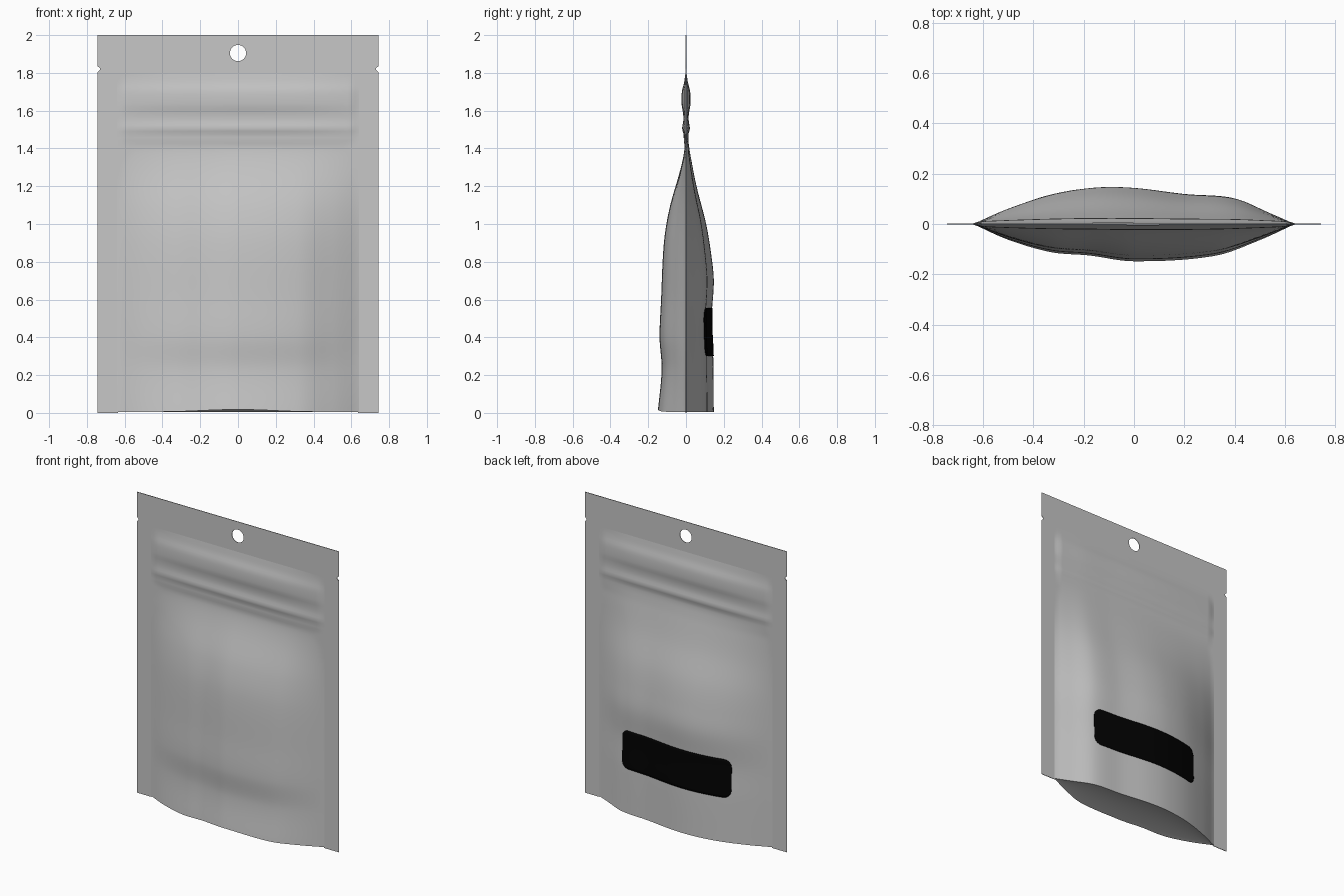
import bpy, bmesh, math

if "Cube" in bpy.data.objects:
    bpy.data.objects.remove(bpy.data.objects["Cube"])

HALF_W, POCKET_W, POCKET_TOP, BASE = 0.743, 0.64, 1.8, 0.006


def material(name, rgb):
    m = bpy.data.materials.new(name)
    m.use_nodes = True
    m.diffuse_color = (*rgb, 1)
    m.node_tree.nodes["Principled BSDF"].inputs["Base Color"].default_value = (*rgb, 1)
    return m


foil = material("grey foil", (0.57, 0.57, 0.57))
black = material("black label", (0.0005, 0.0005, 0.0005))


def curve_through(points):
    """Smooth function passing through (position, value) points."""
    xs, ys = zip(*points)
    n = len(xs)
    slopes = [(ys[min(i + 1, n - 1)] - ys[max(i - 1, 0)]) /
              (xs[min(i + 1, n - 1)] - xs[max(i - 1, 0)]) for i in range(n)]

    def value(x):
        x = min(max(x, xs[0]), xs[-1])
        i = next(k for k in range(n - 1) if x <= xs[k + 1])
        h = xs[i + 1] - xs[i]
        t = (x - xs[i]) / h
        return (ys[i] * (1 + 2 * t) * (1 - t) ** 2 + ys[i + 1] * t * t * (3 - 2 * t)
                + h * t * (1 - t) * (slopes[i] * (1 - t) - slopes[i + 1] * t))
    return value


def smoothstep(a, b, x):
    t = min(max((x - a) / (b - a), 0), 1)
    return t * t * (3 - 2 * t)


# Bulge by height, and share of that bulge across the width
zipper = [(1.45, .012), (1.48, .013), (1.5, .021), (1.55, .014), (1.59, .016),
          (1.63, .023), (1.7, .022), (1.75, .01), (1.8, .003)]
front_height = curve_through([(0, .15), (.23, .129), (.4, .14), (.6, .132), (.9, .117),
                              (1.08, .088), (1.3, .027), (1.4, .008)] + zipper)
back_height = curve_through([(0, .145), (.3, .142), (.5, .134), (.7, .145), (.85, .13),
                             (1, .105), (1.2, .055), (1.36, .024), (1.42, .015)] + zipper)
front_width = curve_through([(-.64, 0), (-.5, .42), (-.33, .75), (-.18, .84), (0, 1),
                             (.32, .85), (.5, .43), (.64, 0)])
back_width = curve_through([(-.64, 0), (-.5, .42), (-.32, .82), (-.15, 1), (0, .99),
                            (.2, .82), (.4, .7), (.54, .3), (.64, 0)])


def depth(side, x, z):
    height, width = (front_height, front_width) if side < 0 else (back_height, back_width)
    across = width(x)
    # The zipper strips keep some thickness out to the side seals
    flat = (.4 + .6 * across) * smoothstep(POCKET_W, POCKET_W - .04, abs(x))
    across += (flat - across) * smoothstep(1.38, 1.48, z)
    return max(height(z) * across, .0025)


def hem(side, x):
    """Height of the lower edge of a panel."""
    return BASE + (.012 * smoothstep(.4, 0, abs(x)) if side < 0 else 0)


def sheet(name, nu, nv, point, mat, flip=False):
    """Smooth grid surface from a function of u and v, both from 0 to 1."""
    bm = bmesh.new()
    rows = [[bm.verts.new(point(i / nu, j / nv)) for i in range(nu + 1)] for j in range(nv + 1)]
    for a, b in zip(rows, rows[1:]):
        for i in range(nu):
            quad = [a[i], a[i + 1], b[i + 1], b[i]]
            bm.faces.new(quad[::-1] if flip else quad)
    mesh = bpy.data.meshes.new(name)
    bm.to_mesh(mesh)
    bm.free()
    mesh.materials.append(mat)
    obj = bpy.data.objects.new(name, mesh)
    bpy.context.collection.objects.link(obj)
    bpy.ops.object.select_all(action="DESELECT")
    obj.select_set(True)
    bpy.context.view_layer.objects.active = obj
    bpy.ops.object.shade_smooth_by_angle(angle=math.radians(50))
    return obj


# Bulging front and back panels with the zipper ridges
def panel(side):
    def point(u, v):
        x = POCKET_W * (2 * u - 1)
        low = hem(side, x)
        z = low + (POCKET_TOP - low) * v
        return x, side * depth(side, x, z), z
    return point


sheet("front_panel", 64, 110, panel(-1), foil)
sheet("back_panel", 64, 110, panel(1), foil, flip=True)


# Opened-out bottom gusset spanning the two lower edges
def gusset_point(u, v):
    x = POCKET_W * (2 * u - 1)
    z_front, z_back = hem(-1, x), hem(1, x)
    d_front, d_back = depth(-1, x, z_front), depth(1, x, z_back)
    rise = .15 * (d_front + d_back) * 2 * v * (1 - v)
    return x, -d_front + (d_front + d_back) * v, z_front + (z_back - z_front) * v + rise


sheet("bottom_gusset", 64, 12, gusset_point, foil, flip=True)


# Black label with rounded corners lying on the back
def label_point(u, v):
    half, r = .40, .05
    x = half * math.sin(math.pi * (u - .5))
    into = max(abs(x) - (half - r), 0)
    tall = .126 - r + math.sqrt(max(r * r - into * into, 0))
    z = .428 + tall * (2 * v - 1)
    return x, depth(1, x, z) + .003, z


label = sheet("back_label", 48, 16, label_point, black, flip=True)
solid = label.modifiers.new("thickness", "SOLIDIFY")
solid.thickness = .003
solid.offset = -1


# Flat sealed border and header, with tear notches and hang hole
def notch(sx):
    return [(sx * HALF_W, 1.835), (sx * (HALF_W - .012), 1.825),
            (sx * (HALF_W - .012), 1.815), (sx * HALF_W, 1.805)]


w, t = POCKET_W - .004, POCKET_TOP - .006
outline = ([(-HALF_W, 0), (-w, 0), (-w, t), (w, t), (w, 0), (HALF_W, 0)]
           + notch(1)[::-1] + [(HALF_W, 2), (-HALF_W, 2)] + notch(-1))
hole = [(.043 * math.cos(a), 1.905 + .043 * math.sin(a))
        for a in (2 * math.pi * k / 32 for k in range(32))]
curve = bpy.data.curves.new("sealed_border", "CURVE")
curve.dimensions = "2D"
curve.fill_mode = "BOTH"
curve.extrude = .002
for loop in (outline, hole):
    spline = curve.splines.new("POLY")
    spline.points.add(len(loop) - 1)
    for p, (x, z) in zip(spline.points, loop):
        p.co = (x, z, 0, 1)
    spline.use_cyclic_u = True
curve.materials.append(foil)
border = bpy.data.objects.new("sealed_border", curve)
border.rotation_euler.x = math.pi / 2
bpy.context.collection.objects.link(border)
bpy.ops.object.select_all(action="DESELECT")
border.select_set(True)
bpy.context.view_layer.objects.active = border
bpy.ops.object.convert(target="MESH")
